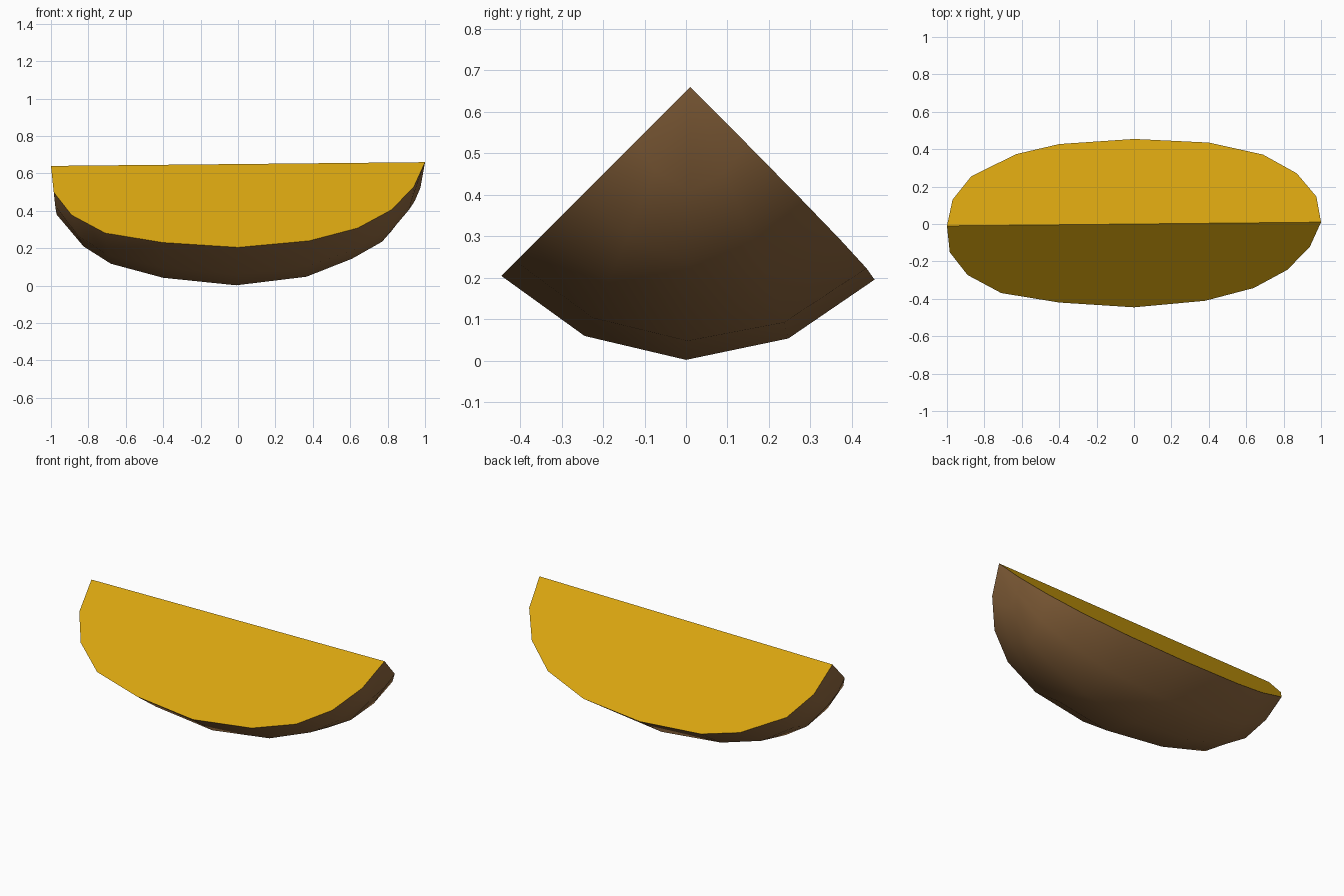
import bpy, bmesh, math

if "Cube" in bpy.data.objects:
    bpy.data.objects.remove(bpy.data.objects["Cube"])

# Long profiles of the rind, as (x, distance from the core edge)
FRONT = [(-.985, .2), (-.89, .373), (-.71, .512), (-.40, .588), (0, .63),
         (.38, .586), (.64, .493), (.82, .358), (.94, .186)]
KEEL = [(-.97, .26), (-.826, .432), (-.68, .526), (-.40, .604), (-.01, .648),
        (.366, .606), (.61, .512), (.77, .423), (.917, .25)]
BACK = [(-.97, .198), (-.87, .373), (-.63, .537), (-.40, .61), (0, .643),
        (.40, .61), (.69, .515), (.87, .371), (.975, .194)]


def blend(a, b):
    return [((p[0] + q[0]) / 2, (p[1] + q[1]) / 2) for p, q in zip(a, b)]


def material(name, rgb):
    m = bpy.data.materials.new(name)
    m.diffuse_color = (*rgb, 1)
    m.use_nodes = True
    m.node_tree.nodes["Principled BSDF"].inputs["Base Color"].default_value = m.diffuse_color
    return m


def place(x, d, degrees):
    """Point at distance d below the slightly tilted core edge."""
    a = math.radians(degrees)
    return (x, .01 * x + d * math.sin(a), .65 + .01 * x - d * math.cos(a))


bm = bmesh.new()
left, right = (bm.verts.new(place(x, 0, 0)) for x in (-1, 1))
profiles = [FRONT, blend(FRONT, KEEL), KEEL, blend(KEEL, BACK), BACK]
rows = [[left] + [bm.verts.new(place(x, d, -45 + 22.5 * i)) for x, d in p] + [right]
        for i, p in enumerate(profiles)]

# Rind: smooth curved skin between neighbouring profiles
for a, b in zip(rows, rows[1:]):
    for i in range(len(a) - 1):
        loop = []
        for v in (a[i], b[i], b[i + 1], a[i + 1]):
            if v not in loop:
                loop.append(v)
        bm.faces.new(loop).smooth = True

# Flesh: the two flat cut faces
for row in (rows[0], rows[-1][::-1]):
    bm.faces.new(row).material_index = 1

bmesh.ops.recalc_face_normals(bm, faces=bm.faces[:])
mesh = bpy.data.meshes.new("fruit_wedge")
bm.to_mesh(mesh)
bm.free()
mesh.materials.append(material("brown rind", (.28, .14, .05)))
mesh.materials.append(material("golden flesh", (.69, .376, .005)))
bpy.context.collection.objects.link(bpy.data.objects.new("fruit_wedge", mesh))
